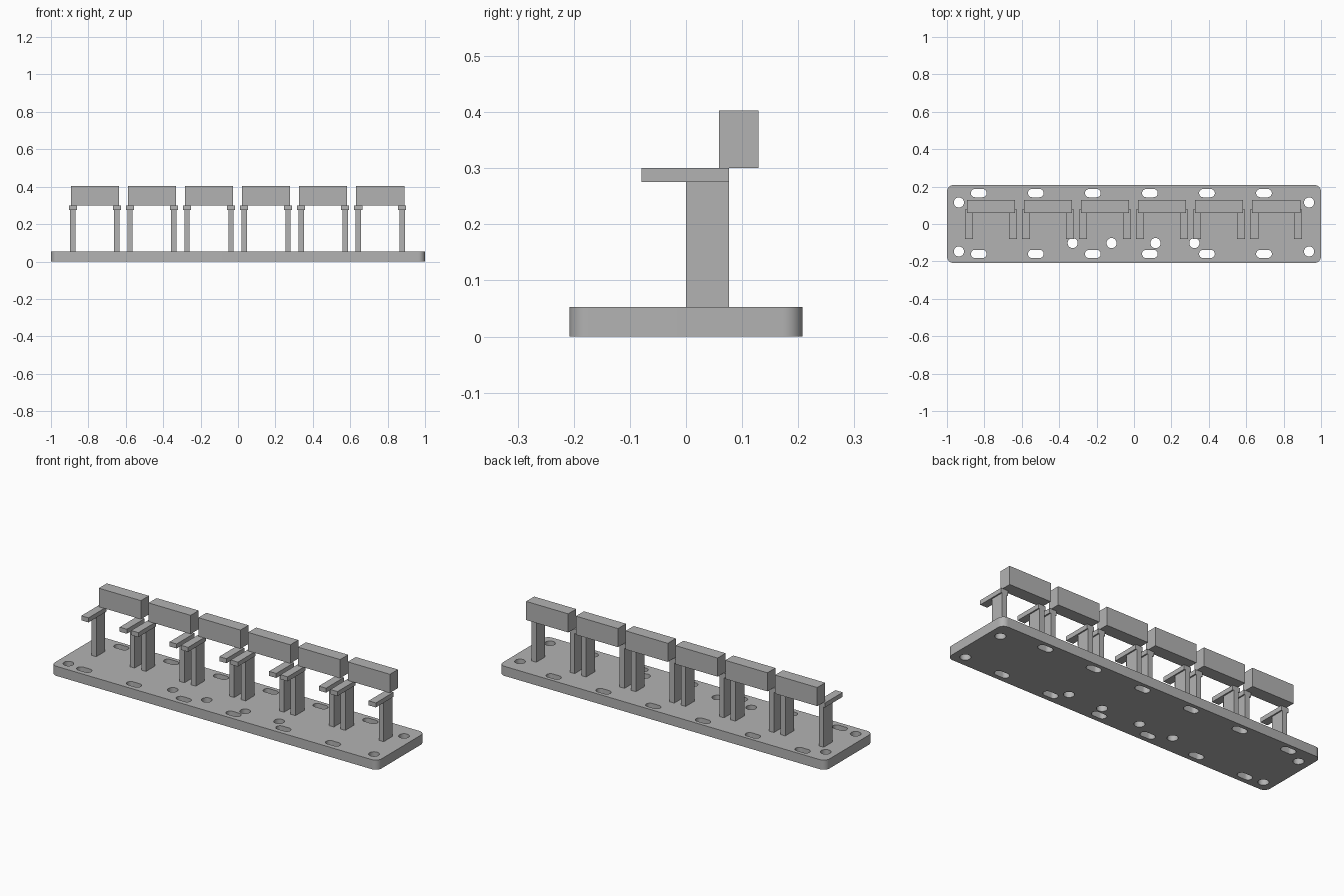
import bpy
from math import pi, cos, sin

cube = bpy.data.objects.get("Cube")
if cube:
    bpy.data.objects.remove(cube, do_unlink=True)

gray = bpy.data.materials.new("plain gray")
gray.use_nodes = True
COLOUR = (0.45, 0.45, 0.45, 1)
gray.diffuse_color = COLOUR
gray.node_tree.nodes["Principled BSDF"].inputs["Base Color"].default_value = COLOUR

PLATE_TOP = 0.053
PITCH = 0.305
UNITS = 6


def box(name, x, y, z):
    """Box from (min, max) ranges on each axis."""
    mids = [(a + b) / 2 for a, b in (x, y, z)]
    bpy.ops.mesh.primitive_cube_add(size=1, location=mids)
    ob = bpy.context.object
    ob.name = name
    ob.scale = [b - a for a, b in (x, y, z)]
    bpy.ops.object.transform_apply(location=False, rotation=False, scale=True)
    ob.data.materials.append(gray)
    return ob


def rounded_loop(cx, cy, hx, hy, r, steps=10):
    """Rounded rectangle outline; also gives circles and slots."""
    pts = []
    for q, (sx, sy) in enumerate(((1, 1), (-1, 1), (-1, -1), (1, -1))):
        for i in range(steps + 1):
            a = (q + i / steps) * pi / 2
            p = (cx + sx * (hx - r) + r * cos(a), cy + sy * (hy - r) + r * sin(a))
            if not pts or abs(p[0] - pts[-1][0]) + abs(p[1] - pts[-1][1]) > 1e-5:
                pts.append(p)
    if abs(pts[0][0] - pts[-1][0]) + abs(pts[0][1] - pts[-1][1]) < 1e-5:
        pts.pop()
    return pts


# Base plate outline, then round holes and slots
loops = [rounded_loop(0, 0, 1, 0.208, 0.035)]
rounds = [(sx * 0.936, y) for sx in (-1, 1) for y in (0.115, -0.147)]
rounds += [(x, -0.102) for x in (-0.328, -0.12, 0.115, 0.323)]
loops += [rounded_loop(x, y, 0.027, 0.027, 0.027) for x, y in rounds]
for i in range(UNITS):
    for y in (0.165, -0.16):
        loops.append(rounded_loop(-0.83 + i * PITCH, y, 0.042, 0.022, 0.022))

curve = bpy.data.curves.new("base_plate", "CURVE")
curve.dimensions = "2D"
curve.fill_mode = "BOTH"
curve.extrude = PLATE_TOP / 2
for pts in loops:
    spline = curve.splines.new("POLY")
    spline.points.add(len(pts) - 1)
    for point, (x, y) in zip(spline.points, pts):
        point.co = (x, y, 0, 1)
    spline.use_cyclic_u = True
plate = bpy.data.objects.new("base_plate", curve)
bpy.context.collection.objects.link(plate)
plate.location.z = PLATE_TOP / 2
bpy.ops.object.select_all(action="DESELECT")
plate.select_set(True)
bpy.context.view_layer.objects.active = plate
bpy.ops.object.convert(target="MESH")
plate = bpy.context.object
plate.data.materials.clear()
plate.data.materials.append(gray)
bpy.ops.object.shade_smooth_by_angle()

# Row of stands: a pair of posts with forward arms carrying a block
for i in range(UNITS):
    cx = -0.765 + i * PITCH
    n = i + 1
    box(f"block_{n}", (cx - 0.129, cx + 0.129), (0.059, 0.129), (0.3, 0.403))
    for side, s in (("right", -1), ("left", 1)):
        px = cx + s * 0.1175
        box(f"{side}_post_{n}", (px - 0.0145, px + 0.0145), (0, 0.077), (PLATE_TOP, 0.275))
        box(f"{side}_arm_{n}", (px - 0.022, px + 0.022), (-0.079, 0.077), (0.275, 0.3))
